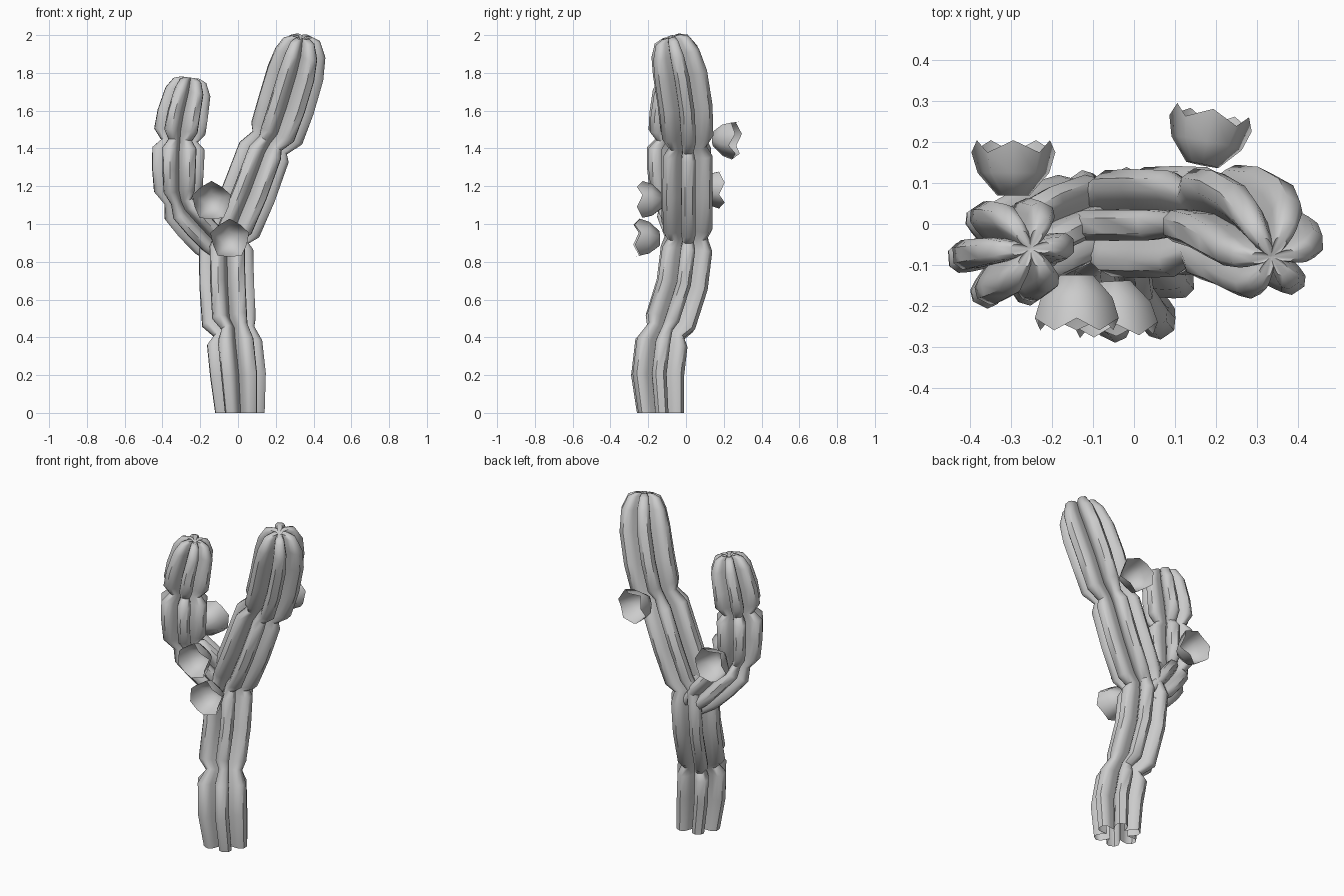
import bpy, bmesh, math
from mathutils import Vector

if "Cube" in bpy.data.objects:
    bpy.data.objects.remove(bpy.data.objects["Cube"])

RIBS = 6
# one rib: fraction of its angular width, share of the radius
RIB = [(0, .44), (.13, .68), (.21, .86), (.37, .98), (.63, .98), (.79, .86), (.87, .68)]


def finish(bm, name, angle):
    bmesh.ops.recalc_face_normals(bm, faces=bm.faces)
    me = bpy.data.meshes.new(name)
    bm.to_mesh(me)
    bm.free()
    ob = bpy.data.objects.new(name, me)
    bpy.context.collection.objects.link(ob)
    bpy.ops.object.select_all(action='DESELECT')
    ob.select_set(True)
    bpy.context.view_layer.objects.active = ob
    bpy.ops.object.shade_smooth_by_angle(angle=math.radians(angle))
    return ob


def stem(name, rings, tip, phase=4):
    """Ribbed cactus stem through rings of (x, y, z, radius), closed at the tip."""
    bm = bmesh.new()
    pts = [Vector(r[:3]) for r in rings]
    loops = []
    for i, r in enumerate(rings):
        d = (pts[min(i + 1, len(pts) - 1)] - pts[max(i - 1, 0)]).normalized()
        if pts[i].z == 0:
            d = Vector((0, 0, 1))
        q = Vector((0, 0, 1)).rotation_difference(d)
        loop = []
        for k in range(RIBS):
            for f, s in RIB:
                a = math.radians(phase) + (k + f - .5) * math.tau / RIBS
                off = Vector((math.cos(a), math.sin(a), 0)) * r[3] * s
                loop.append(bm.verts.new(pts[i] + q @ off))
        loops.append(loop)
    n = len(loops[0])
    for a, b in zip(loops, loops[1:]):
        for j in range(n):
            bm.faces.new((a[j], a[(j + 1) % n], b[(j + 1) % n], b[j]))
    c = bm.verts.new(tip)
    for j in range(n):
        bm.faces.new((loops[-1][j], loops[-1][(j + 1) % n], c))
    return finish(bm, name, 50)


def flower(name, base, axis, spin=90):
    """Open five-sided cup with a zigzag rim."""
    bm = bmesh.new()
    base, axis = Vector(base), Vector(axis).normalized()
    side = axis.cross(Vector((0, 0, 1))).normalized()
    up = side.cross(axis)

    def vert(r, k, h):
        a = math.radians(spin + 36 * k)
        return bm.verts.new(base + (side * math.cos(a) + up * math.sin(a)) * r + axis * h)

    # corners alternate with raised petal tips
    def ring(r0, h0, r1, h1):
        return [vert(r1, k, h1) if k % 2 else vert(r0, k, h0) for k in range(10)]

    rows = [ring(.042, .01, .036, .01), ring(.092, .065, .076, .065), ring(.108, .115, .094, .145)]
    bm.faces.new(rows[0])
    for a, b in zip(rows, rows[1:]):
        for k in range(10):
            m = (k + 1) % 10
            bm.faces.new((a[k], a[m], b[m], b[k]))
    return finish(bm, name, 70)


# trunk running on into the tall right arm
stem("trunk_and_right_arm", [
    (.01, -.135, 0, .134), (0, -.15, .2, .151), (-.018, -.13, .37, .15), (-.02, -.108, .43, .112),
    (-.048, -.083, .48, .147), (-.06, -.02, .68, .148), (-.063, .003, .87, .147), (-.05, .005, .94, .118),
    (-.015, .005, .99, .144), (.06, .005, 1.17, .147), (.138, .005, 1.38, .144), (.168, .005, 1.43, .112),
    (.205, .005, 1.48, .15), (.255, -.005, 1.63, .156), (.305, -.032, 1.8, .155),
    (.33, -.057, 1.905, .138), (.338, -.075, 1.975, .1), (.34, -.08, 1.992, .055)],
    (.335, -.08, 1.975))

# short left arm
stem("left_arm", [
    (-.06, .025, .83, .08), (-.14, .015, .92, .118), (-.22, -.015, 1.01, .124), (-.29, -.05, 1.09, .12),
    (-.305, -.06, 1.13, .09), (-.316, -.07, 1.18, .132), (-.318, -.075, 1.29, .14), (-.315, -.075, 1.4, .142),
    (-.31, -.07, 1.44, .1), (-.308, -.068, 1.49, .14), (-.293, -.065, 1.58, .138),
    (-.265, -.06, 1.7, .124), (-.255, -.06, 1.76, .09), (-.253, -.06, 1.775, .05)],
    (-.253, -.06, 1.755))

# flowers: two on the front, two on the back
flower("front_flower_high", (-.14, -.115, 1.12), (0, -1, 0))
flower("front_flower_low", (-.05, -.13, .92), (.05, -1, 0))
flower("back_flower_left", (-.295, .06, 1.19), (0, 1, 0), -90)
flower("back_flower_right", (.165, .135, 1.455), (.2, 1, -.05), -90)
